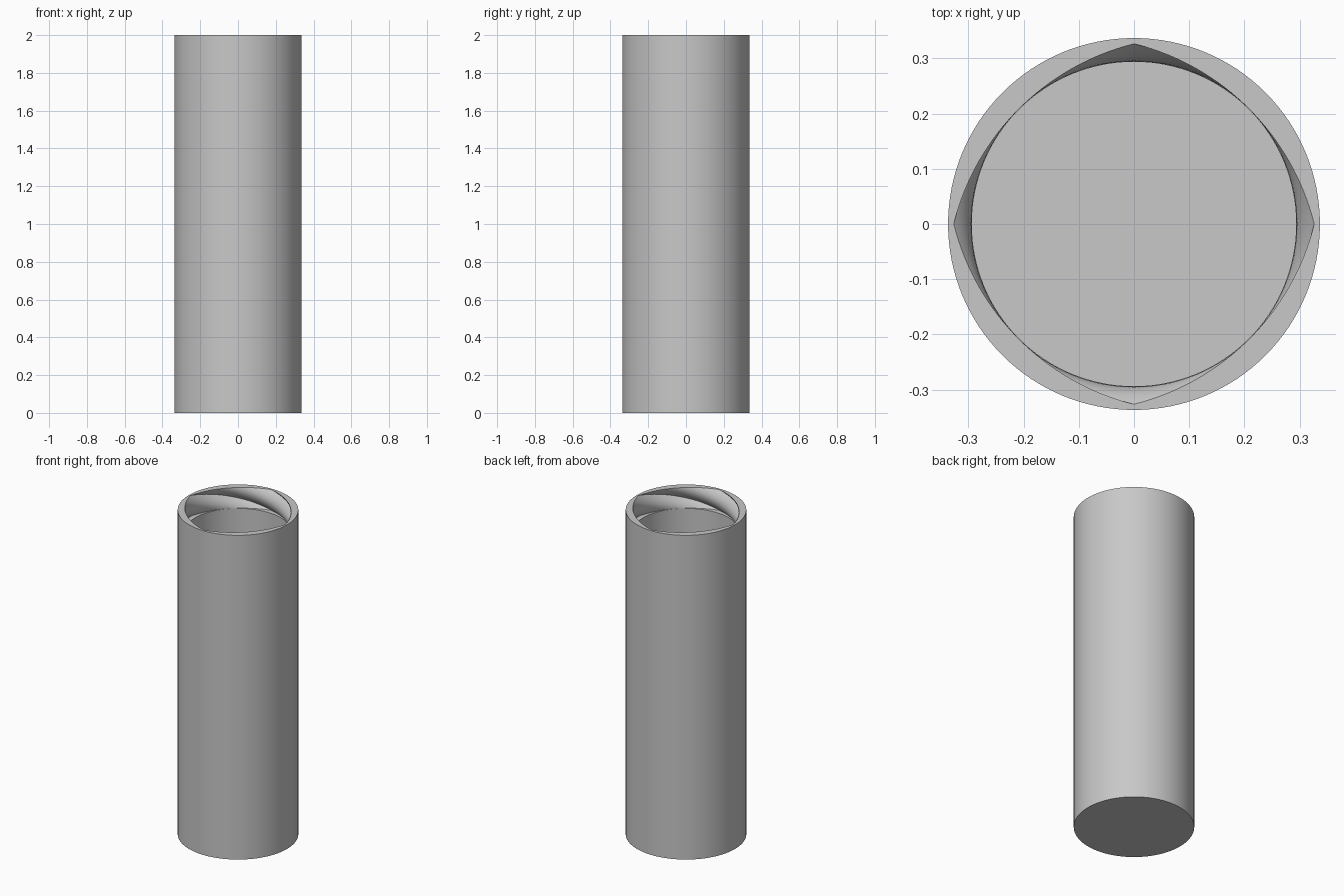
import bpy, bmesh
from math import sin, cos, pi, sqrt

cube = bpy.data.objects.get("Cube")
if cube:
    bpy.data.objects.remove(cube)

SIDES = 128            # divisible by four so the groove corners stay sharp
STEPS = 32
OUTER, INNER = 0.337, 0.294
HEIGHT, FLOOR, THREAD = 2.0, 0.04, 0.128
ARC, SHIFT = 0.449, 0.154   # radius and offset of each side of the socket outline


def socket_radius(a):
    """Four-cornered outline with bulging sides and corners on the axes."""
    d = a % (pi / 2) - pi / 4
    return sqrt(ARC ** 2 - (SHIFT * sin(d)) ** 2) - SHIFT * cos(d)


def ring(bm, z, radius, twist=0.0):
    verts = []
    for i in range(SIDES):
        a = 2 * pi * i / SIDES
        r = radius(a + 1e-6) if callable(radius) else radius
        verts.append(bm.verts.new((r * cos(a + twist), r * sin(a + twist), z)))
    return verts


def bridge(bm, lower, upper):
    for i in range(SIDES):
        j = (i + 1) % SIDES
        bm.faces.new((lower[i], lower[j], upper[j], upper[i]))


bm = bmesh.new()
# Outer wall
rings = [ring(bm, 0, OUTER), ring(bm, HEIGHT, OUTER)]
# Socket twisted a quarter turn, giving four helical grooves
for k in range(STEPS + 1):
    t = k / STEPS
    rings.append(ring(bm, HEIGHT - THREAD * t, socket_radius, -t * pi / 2))
# Ledge under the grooves, then the round bore
for z in (HEIGHT - THREAD, FLOOR):
    rings.append(ring(bm, z, INNER, -pi / 2))
for a, b in zip(rings, rings[1:]):
    bridge(bm, a, b)
# Base and inside floor
bm.faces.new(rings[0][::-1])
bm.faces.new(rings[-1])
bmesh.ops.recalc_face_normals(bm, faces=bm.faces)

mesh = bpy.data.meshes.new("threaded_tube")
bm.to_mesh(mesh)
bm.free()
tube = bpy.data.objects.new("threaded_tube", mesh)
bpy.context.collection.objects.link(tube)

# Plain grey
grey = bpy.data.materials.new("light_grey")
grey.use_nodes = True
colour = (0.58, 0.58, 0.58, 1)
grey.diffuse_color = colour
grey.node_tree.nodes["Principled BSDF"].inputs["Base Color"].default_value = colour
mesh.materials.append(grey)

bpy.ops.object.select_all(action='DESELECT')
tube.select_set(True)
bpy.context.view_layer.objects.active = tube
bpy.ops.object.shade_smooth_by_angle(angle=pi / 6)
